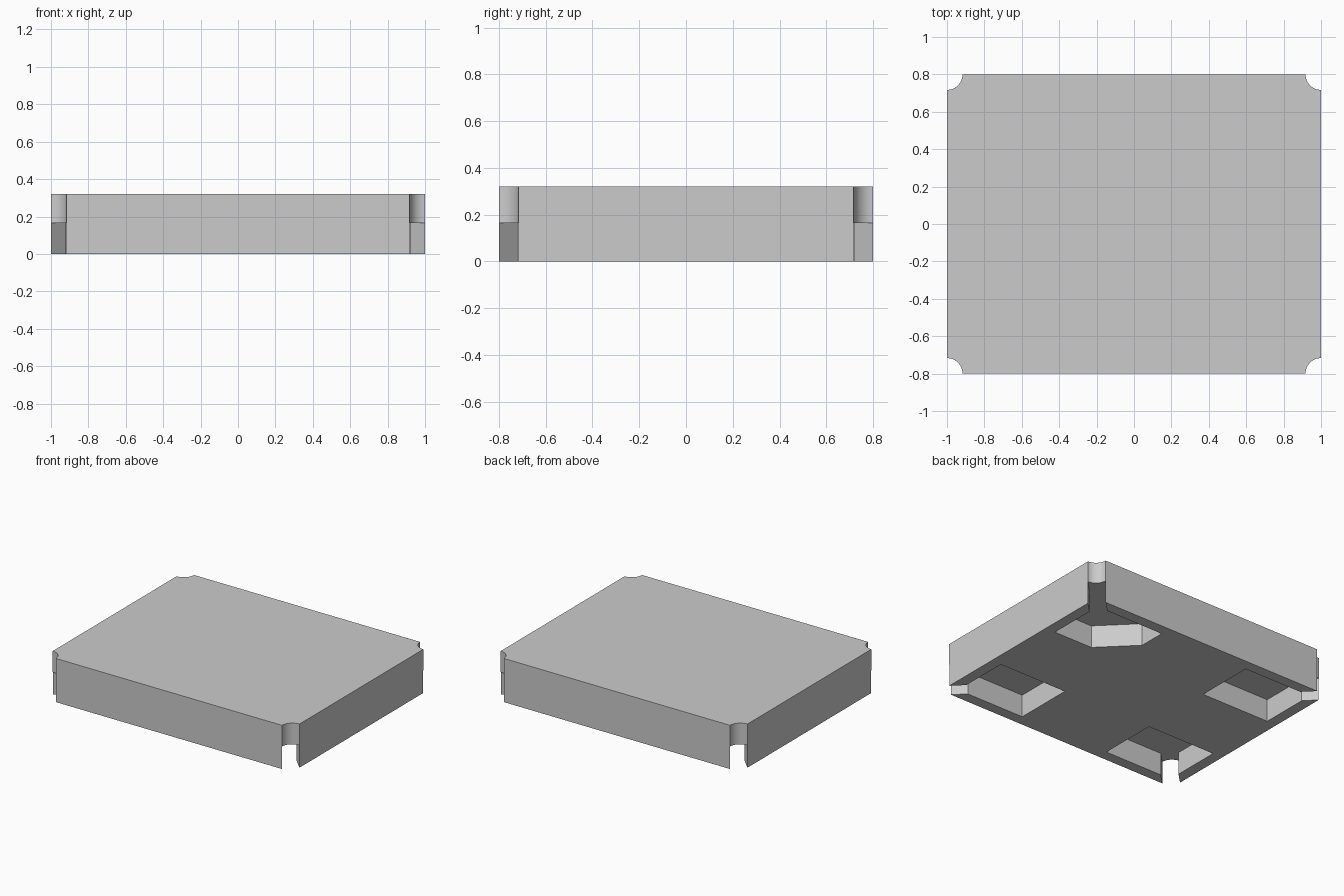
import bpy, bmesh, math

HALF_X, HALF_Y, HEIGHT = 1.0, 0.8, 0.32
NOTCH = 0.083            # radius of the concave corners
WALL = 0.08              # rim around the pockets
DEPTH = 0.165            # pocket and slot depth
INNER_X, INNER_Y = 0.365, 0.28
CHAMFER = 0.24

if "Cube" in bpy.data.objects:
    bpy.data.objects.remove(bpy.data.objects["Cube"])

grey = bpy.data.materials.new("plain grey")
grey.use_nodes = True
colour = (0.6, 0.6, 0.6, 1)
grey.diffuse_color = colour
grey.node_tree.nodes["Principled BSDF"].inputs["Base Color"].default_value = colour


def prism(name, outlines, z0, z1):
    """Extrude closed xy outlines from z0 to z1 into one object."""
    bm = bmesh.new()
    for outline in outlines:
        face = bm.faces.new([bm.verts.new((x, y, z0)) for x, y in outline])
        grown = bmesh.ops.extrude_face_region(bm, geom=[face])["geom"]
        moved = [g for g in grown if isinstance(g, bmesh.types.BMVert)]
        bmesh.ops.translate(bm, verts=moved, vec=(0, 0, z1 - z0))
    bmesh.ops.recalc_face_normals(bm, faces=bm.faces)
    mesh = bpy.data.meshes.new(name)
    bm.to_mesh(mesh)
    bm.free()
    mesh.materials.append(grey)
    obj = bpy.data.objects.new(name, mesh)
    bpy.context.collection.objects.link(obj)
    return obj


# Slab with a concave quarter circle at each corner
outline = []
for k, (sx, sy) in enumerate([(1, 1), (-1, 1), (-1, -1), (1, -1)]):
    start = math.radians(270 + 90 * k)
    for i in range(17):
        a = start - math.radians(90) * i / 16
        outline.append((sx * HALF_X + NOTCH * math.cos(a),
                        sy * HALF_Y + NOTCH * math.sin(a)))
base_plate = prism("base_plate", [outline], 0, HEIGHT)


def pocket(sx, sy):
    """Underside pocket joined to its corner by a diagonal slot."""
    px, py = HALF_X - WALL, HALF_Y - WALL
    n, out = NOTCH + 0.0005, 0.1
    points = [(INNER_X, py)]
    if sx > 0 and sy > 0:
        points += [(INNER_X, INNER_Y + CHAMFER), (INNER_X + CHAMFER, INNER_Y)]
    else:
        points += [(INNER_X, INNER_Y)]
    points += [(px, INNER_Y),
               (px, HALF_Y - n - WALL),               # slot, side edge
               (HALF_X + out, HALF_Y - n + out),
               (HALF_X - n + out, HALF_Y + out),
               (HALF_X - n - WALL, py)]               # slot, end edge
    return [(sx * x, sy * y) for x, y in points]


# Pockets cut from below
pockets = prism("pocket_cutter", [pocket(sx, sy) for sx in (1, -1) for sy in (1, -1)],
                -0.1, DEPTH)
pockets.hide_render = True
pockets.hide_set(True)
cut = base_plate.modifiers.new("pockets", "BOOLEAN")
cut.operation, cut.solver, cut.object = "DIFFERENCE", "EXACT", pockets

bpy.ops.object.select_all(action="DESELECT")
bpy.context.view_layer.objects.active = base_plate
base_plate.select_set(True)
bpy.ops.object.modifier_apply(modifier=cut.name)
bpy.data.objects.remove(pockets)
bpy.ops.object.shade_smooth_by_angle(angle=math.radians(30))
